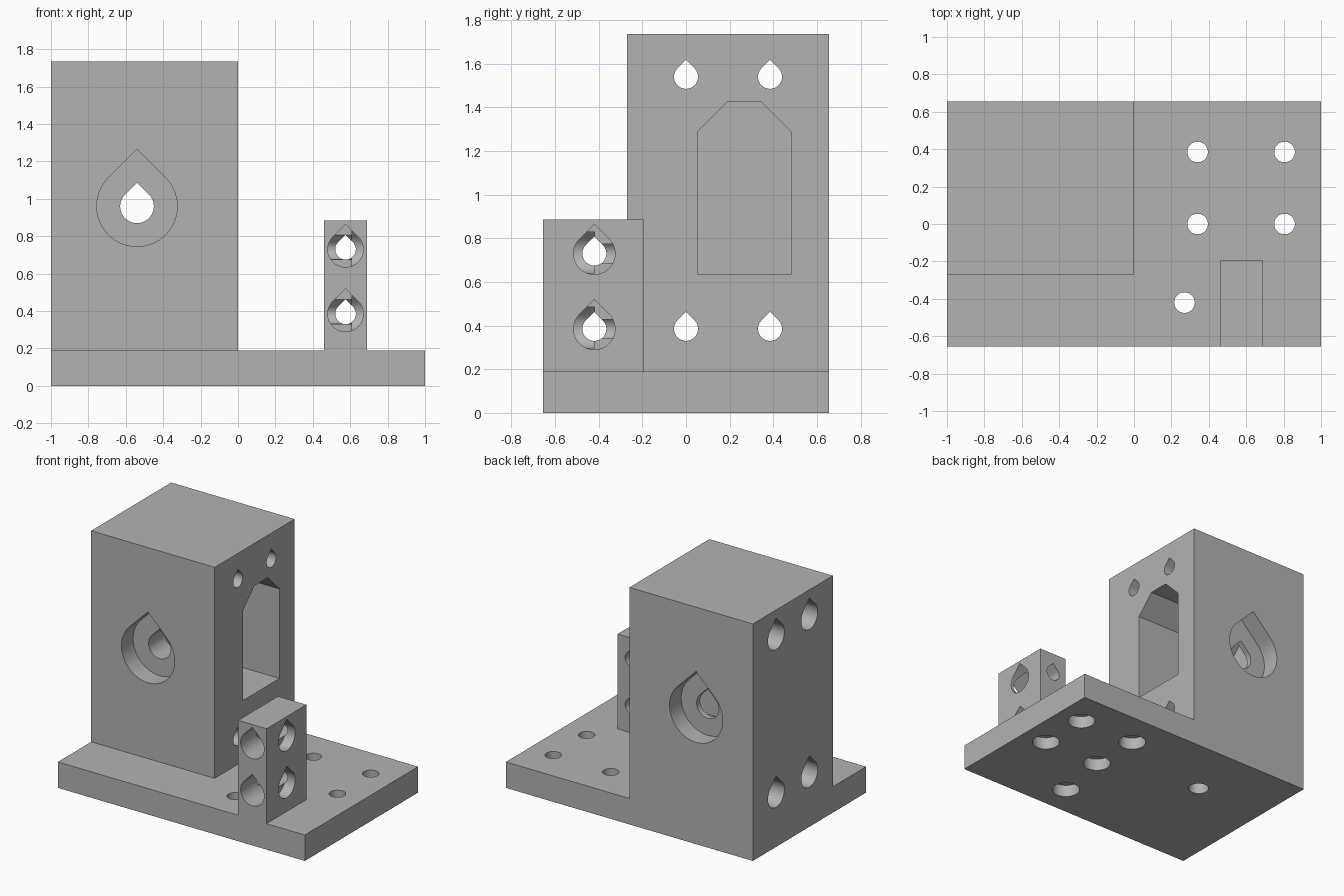
import bpy
import bmesh
from math import sin, cos, radians, sqrt

if "Cube" in bpy.data.objects:
    bpy.data.objects.remove(bpy.data.objects["Cube"], do_unlink=True)

# Maps (profile u, profile v, depth) to x, y, z for each drilling axis
PLACE = {
    "X": lambda u, v, d: (d, u, v),
    "Y": lambda u, v, d: (u, d, v),
    "Z": lambda u, v, d: (u, v, d),
}


def prism(name, profile, axis, start, end):
    """Extrude a 2D profile along an axis."""
    bm = bmesh.new()
    rings = [[bm.verts.new(PLACE[axis](u, v, d)) for u, v in profile] for d in (start, end)]
    low, high = rings
    bm.faces.new(low)
    bm.faces.new(high)
    n = len(profile)
    for i in range(n):
        j = (i + 1) % n
        bm.faces.new((low[i], low[j], high[j], high[i]))
    bmesh.ops.recalc_face_normals(bm, faces=bm.faces)
    mesh = bpy.data.meshes.new(name)
    bm.to_mesh(mesh)
    bm.free()
    obj = bpy.data.objects.new(name, mesh)
    bpy.context.scene.collection.objects.link(obj)
    return obj


def rectangle(u0, u1, v0, v1):
    return [(u0, v0), (u1, v0), (u1, v1), (u0, v1)]


def circle(u, v, r, steps=48):
    return [(u + r * cos(radians(360 * i / steps)), v + r * sin(radians(360 * i / steps)))
            for i in range(steps)]


def teardrop(u, v, r, steps=40):
    """Round hole with a 45 degree pointed roof."""
    arc = [radians(135 + 270 * i / steps) for i in range(steps + 1)]
    return [(u + r * cos(a), v + r * sin(a)) for a in arc] + [(u, v + r * sqrt(2))]


def combine(body, tool, operation):
    """Apply one boolean and discard the tool."""
    mod = body.modifiers.new("combine", "BOOLEAN")
    mod.operation = operation
    mod.solver = "EXACT"
    mod.object = tool
    graph = bpy.context.evaluated_depsgraph_get()
    old = body.data
    new = bpy.data.meshes.new_from_object(body.evaluated_get(graph))
    body.modifiers.clear()
    body.data = new
    bpy.data.meshes.remove(old)
    bpy.data.objects.remove(tool, do_unlink=True)


def drill(profile, axis, start, end):
    combine(body, prism("cutter", profile, axis, start, end), "DIFFERENCE")


SIDE = 0.655           # half depth of the base
BASE_TOP = 0.19
FRONT = -0.27          # front of the tall block
SCREW, HEAD = 0.055, 0.095
OUT = 0.05             # cutter overshoot

# Base plate, tall bearing block and small post joined into one solid
body = prism("mounting_bracket", rectangle(-1, 1, -SIDE, SIDE), "Z", 0, BASE_TOP)
combine(body, prism("block", rectangle(-1, 0, FRONT, SIDE), "Z", 0.1, 1.735), "UNION")
combine(body, prism("post", rectangle(0.46, 0.69, -SIDE, -0.195), "Z", 0.1, 0.885), "UNION")

# Shaft bore with a bearing seat at each end
drill(teardrop(-0.54, 0.96, 0.09), "Y", FRONT - OUT, SIDE + OUT)
drill(teardrop(-0.54, 0.96, 0.215), "Y", FRONT - OUT, FRONT + 0.135)
drill(teardrop(-0.54, 0.96, 0.215), "Y", SIDE - 0.135, SIDE + OUT)

# Chamfered pocket in the right face of the block
pocket = [(0.055, 0.635), (0.48, 0.635), (0.48, 1.29), (0.345, 1.425), (0.19, 1.425), (0.055, 1.29)]
drill(pocket, "X", -0.865, OUT)

# Long screw holes through the block, wide on the left
for y in (0, 0.385):
    for z in (0.385, 1.54):
        drill(teardrop(y, z, SCREW), "X", -1 - OUT, OUT)
        drill(teardrop(y, z, HEAD), "X", -1 - OUT, -0.4)

# Crossing screw holes in the post
for z in (0.385, 0.73):
    drill(teardrop(0.575, z, SCREW), "Y", -SIDE - OUT, -0.15)
    drill(teardrop(0.575, z, HEAD), "Y", -SIDE - OUT, -0.42)
    drill(teardrop(-0.42, z, SCREW), "X", 0.4, 0.75)
    drill(teardrop(-0.42, z, HEAD), "X", 0.61, 0.75)

# Base screw holes, widened underneath
for x, y in [(0.34, 0), (0.805, 0), (0.34, 0.385), (0.805, 0.385), (0.27, -0.42)]:
    drill(circle(x, y, SCREW), "Z", -OUT, BASE_TOP + OUT)
    drill(circle(x, y, HEAD), "Z", -OUT, 0.09)

# Blind hole under the block
drill(circle(-0.43, 0.19, 0.07), "Z", -OUT, 0.4)

# Plain grey material
grey = bpy.data.materials.new("plain_grey")
grey.use_nodes = True
colour = (0.45, 0.45, 0.45, 1)
grey.diffuse_color = colour
grey.node_tree.nodes["Principled BSDF"].inputs["Base Color"].default_value = colour
body.data.materials.clear()
body.data.materials.append(grey)

# Merge flush faces and smooth the bores
bm = bmesh.new()
bm.from_mesh(body.data)
bmesh.ops.remove_doubles(bm, verts=bm.verts, dist=0.0001)
bmesh.ops.dissolve_limit(bm, angle_limit=radians(1), verts=bm.verts, edges=bm.edges)
for face in bm.faces:
    face.material_index = 0
bm.to_mesh(body.data)
bm.free()
bpy.context.view_layer.objects.active = body
body.select_set(True)
bpy.ops.object.shade_smooth_by_angle(angle=radians(30))
